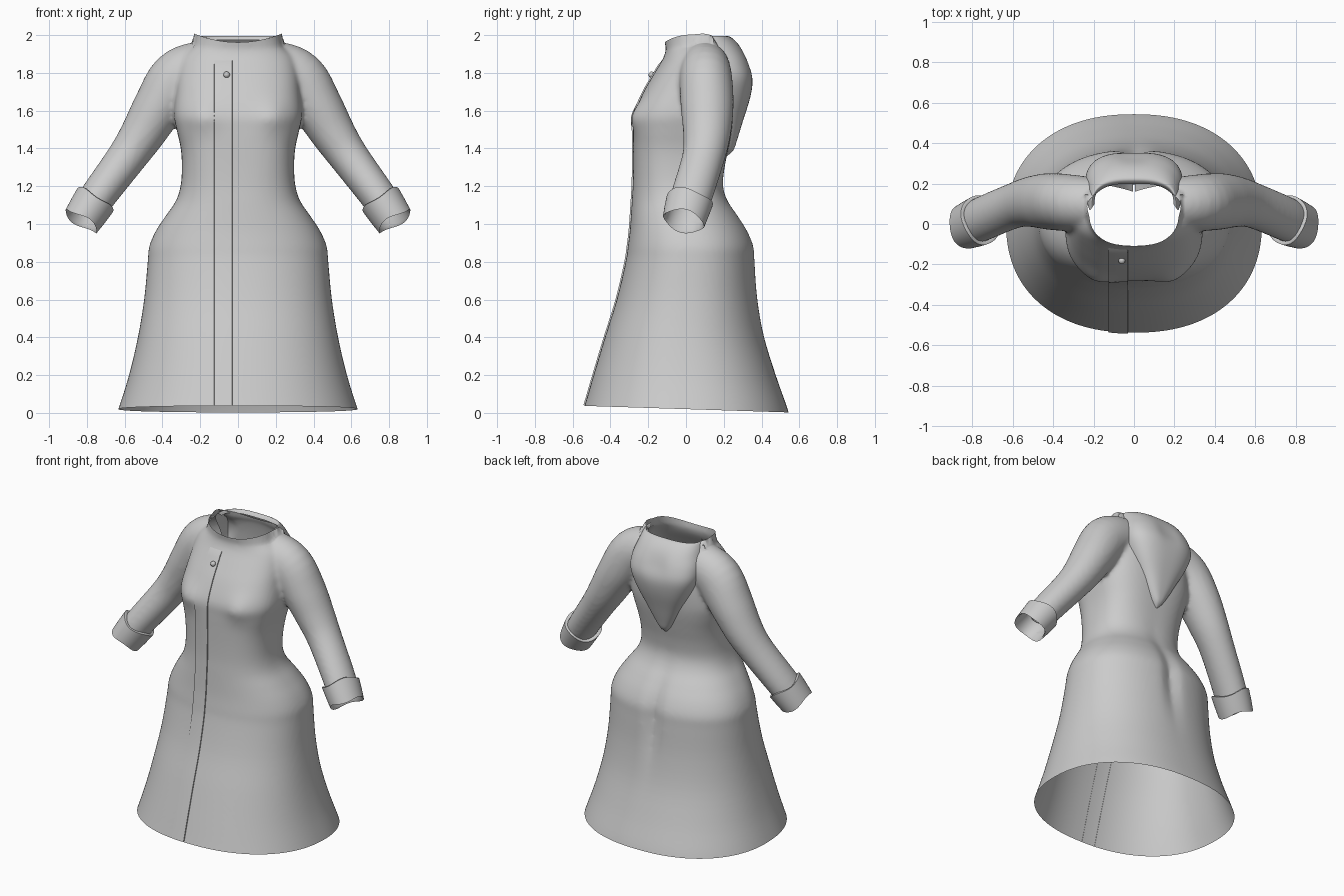
import bpy, bmesh
from math import sin, cos, pi, exp
from mathutils import Vector
from mathutils.bvhtree import BVHTree

if "Cube" in bpy.data.objects:
    bpy.data.objects.remove(bpy.data.objects["Cube"])

cloth = bpy.data.materials.new("grey cloth")
cloth.use_nodes = True
GREY = (0.6, 0.6, 0.6, 1)
cloth.diffuse_color = GREY
cloth.node_tree.nodes["Principled BSDF"].inputs["Base Color"].default_value = GREY


def make_object(name, bm, angle=0.9):
    mesh = bpy.data.meshes.new(name)
    bm.to_mesh(mesh)
    mesh.materials.append(cloth)
    obj = bpy.data.objects.new(name, mesh)
    bpy.context.collection.objects.link(obj)
    bpy.ops.object.select_all(action='DESELECT')
    obj.select_set(True)
    bpy.context.view_layer.objects.active = obj
    bpy.ops.object.shade_smooth_by_angle(angle=angle)
    return obj


def refine(rows, steps):
    """Catmull-Rom interpolation of rows of numbers."""
    out = []
    for i in range(len(rows) - 1):
        a, b, c, d = (Vector(rows[max(0, min(len(rows) - 1, i + k))]) for k in (-1, 0, 1, 2))
        for s in range(steps):
            t = s / steps
            out.append(b + (c - a) * t / 2 + (a - b * 2.5 + c * 2 - d / 2) * t * t
                       + (b * 3 - a - c * 3 + d) * t ** 3 / 2)
    return out + [Vector(rows[-1])]


def loft(bm, rings, closed=True, caps=False):
    """Skin a list of point rings with quads."""
    grid = [[bm.verts.new(p) for p in ring] for ring in rings]
    n = len(grid[0])
    for low, high in zip(grid, grid[1:]):
        for i in range(n if closed else n - 1):
            j = (i + 1) % n
            bm.faces.new((low[i], low[j], high[j], high[i]))
    if caps:
        bm.faces.new(grid[0][::-1])
        bm.faces.new(grid[-1])


def power(v, e):
    return abs(v) ** e * (1 if v > 0 else -1)


def bell(v, width):
    return exp(-(v / width) ** 2)


def body_ring(row, count=96):
    z, half, front, back = row
    e = 2 / (2.25 + 0.6 * bell(z - 1.5, 0.3))
    ring = []
    for i in range(count):
        a = 2 * pi * i / count
        x = half * power(cos(a), e)
        y = (front + back) / 2 + (back - front) / 2 * power(sin(a), e)
        if sin(a) < 0:      # bust
            y -= 0.025 * bell(abs(x) - 0.19, 0.08) * bell(z - 1.57, 0.08)
        else:               # seat groove
            y -= 0.03 * bell(x, 0.05) * bell(z - 0.82, 0.25)
        ring.append((x, y, z))
    return ring


def sleeve_ring(path, i, count=40):
    x, y, z, across, deep = path[i]
    along = (path[min(i + 1, len(path) - 1)] - path[max(i - 1, 0)]).to_3d().normalized()
    side = Vector((0, 1, 0)).cross(along).normalized()
    up = along.cross(side)
    return [Vector((x, y, z)) + side * across * cos(2 * pi * k / count)
            + up * deep * sin(2 * pi * k / count) for k in range(count)]


def flip(ring, side):
    return [(p[0] * side, p[1], p[2]) for p in ring]


# Coat body: height, half width, front, back
body_rows = [
    (-0.06, 0.66, -0.57, 0.56), (0.03, 0.63, -0.54, 0.535), (0.2, 0.577, -0.49, 0.475),
    (0.4, 0.53, -0.43, 0.415), (0.6, 0.497, -0.367, 0.382), (0.8, 0.478, -0.32, 0.368),
    (0.88, 0.47, -0.308, 0.362), (0.96, 0.437, -0.298, 0.33), (1.04, 0.385, -0.292, 0.28),
    (1.12, 0.33, -0.287, 0.225), (1.2, 0.304, -0.282, 0.198), (1.3, 0.297, -0.28, 0.205),
    (1.4, 0.303, -0.28, 0.225), (1.5, 0.325, -0.28, 0.245), (1.58, 0.34, -0.275, 0.255),
    (1.7, 0.33, -0.225, 0.26), (1.8, 0.32, -0.167, 0.25), (1.88, 0.3, -0.12, 0.235),
    (1.93, 0.25, -0.106, 0.222), (1.965, 0.218, -0.113, 0.208), (2.1, 0.214, -0.118, 0.203)]
# Sleeve: centre, radius across, radius front to back
sleeve_rows = [
    (0.1, 0.1, 1.85, 0.1, 0.11), (0.2, 0.1, 1.83, 0.138, 0.13), (0.32, 0.105, 1.765, 0.152, 0.14),
    (0.42, 0.112, 1.62, 0.135, 0.14), (0.51, 0.11, 1.47, 0.117, 0.125),
    (0.595, 0.09, 1.345, 0.104, 0.112), (0.74, 0.03, 1.15, 0.095, 0.11),
    (0.82, -0.01, 1.03, 0.09, 0.105), (0.88, -0.035, 0.94, 0.09, 0.105)]

bm = bmesh.new()
loft(bm, [body_ring(r) for r in refine(body_rows, 4)], caps=True)
path = refine(sleeve_rows, 4)
for side in (1, -1):
    loft(bm, [flip(sleeve_ring(path, i), side) for i in range(len(path))], caps=True)
bmesh.ops.recalc_face_normals(bm, faces=bm.faces)

# Blend sleeves and body into one skin
blend = make_object("coat_blend", bm)
remesh = blend.modifiers.new("Blend", 'REMESH')
remesh.mode = 'VOXEL'
remesh.voxel_size = 0.013
relax = blend.modifiers.new("Relax", 'SMOOTH')
relax.factor = 0.5
relax.iterations = 8
bm = bmesh.new()
bm.from_object(blend, bpy.context.evaluated_depsgraph_get())
bpy.data.objects.remove(blend)


def cut(faces, point, normal):
    geom = set(faces)
    for f in faces:
        geom.update(f.edges, f.verts)
    bmesh.ops.bisect_plane(bm, geom=list(geom), dist=1e-5, plane_co=point,
                           plane_no=normal, clear_outer=True)


# Open the hem, neck and wrists
cut(bm.faces[:], (0, 0, 0.02), (0, -0.032, -1))
cut(bm.faces[:], (0, 0, 1.962), (0, 0, 1))
wrist = Vector((0.8, 0, 1.06))
for side in (1, -1):
    near = [f for f in bm.faces
            if f.calc_center_median().x * side > 0.64 and f.calc_center_median().z > 0.85]
    cut(near, (wrist.x * side, wrist.y, wrist.z), (0.55 * side, -0.25, -0.8))
for v in bm.verts:
    if v.co.z > 1.94 and abs(v.co.x) < 0.24:
        v.co.z += 0.85 * v.co.x ** 2 * min(1, (v.co.z - 1.94) / 0.02)
skin = BVHTree.FromBMesh(bm)
make_object("coat_body", bm, 1.2)

# Turned-back cuffs with wavy edges
top, end = Vector((0.757, 0.02, 1.125)), Vector((0.83, -0.012, 1.015))
along = (end - top).normalized()
across = Vector((0, 1, 0)).cross(along).normalized()
deep = along.cross(across)
for name, side in (("left_cuff", 1), ("right_cuff", -1)):
    bm = bmesh.new()
    rings = []
    for t, r in ((0.03, 0.09), (0, 0.108), (0.02, 0.113), (0.5, 0.109), (1, 0.103), (0.9, 0.094), (0.2, 0.091)):
        ring = []
        for k in range(64):
            a = 2 * pi * k / 64
            wave = along * 0.009 * sin(3 * a + 2 * t)
            ring.append(top.lerp(end, t) + wave + across * r * cos(a) + deep * r * 1.1 * sin(a))
        rings.append(flip(ring, side))
    loft(bm, rings)
    bmesh.ops.recalc_face_normals(bm, faces=bm.faces)
    make_object(name, bm)

# Hood hanging down the back: height, half width, side start, back
hood_rows = [
    (1.975, 0.195, 0.1, 0.2), (1.995, 0.208, 0.08, 0.222), (1.97, 0.22, 0.07, 0.262),
    (1.92, 0.23, 0.1, 0.302), (1.85, 0.242, 0.15, 0.336), (1.77, 0.238, 0.18, 0.355),
    (1.67, 0.198, 0.19, 0.34), (1.55, 0.132, 0.19, 0.303), (1.45, 0.078, 0.18, 0.272),
    (1.39, 0.038, 0.17, 0.25), (1.355, 0.005, 0.16, 0.21)]
bm = bmesh.new()
rings = []
for z, half, start, back in refine(hood_rows, 4):
    arc = [pi * k / 40 for k in range(41)]
    rings.append([(half * power(cos(a), 0.75),
                   start + (back - start) * abs(sin(a)) ** 0.65
                   - 0.012 * bell(half * cos(a), 0.05) * bell(z - 1.85, 0.08), z) for a in arc])
loft(bm, rings, closed=False)
bmesh.ops.recalc_face_normals(bm, faces=bm.faces)
make_object("hood", bm, 1.2)


def front_y(x, z):
    hit = skin.ray_cast(Vector((x, -1, z)), Vector((0, 1, 0)))[0]
    return hit.y if hit else -0.54


# Button placket down the front
bm = bmesh.new()
rings = []
for i in range(81):
    z = 0.042 + (1.87 - 0.042) * i / 80
    lift = -0.002 if i == 80 else 0.007
    xs = [-0.126, -0.125, -0.1, -0.077, -0.055, -0.031, -0.03]
    rings.append([(x, front_y(x, z) - (lift if 0 < k < 6 else -0.002), z) for k, x in enumerate(xs)])
loft(bm, rings, closed=False)
bmesh.ops.recalc_face_normals(bm, faces=bm.faces)
make_object("front_placket", bm, 0.6)

# Collar button
bm = bmesh.new()
bmesh.ops.create_uvsphere(bm, u_segments=20, v_segments=12, radius=0.017)
bmesh.ops.translate(bm, verts=bm.verts, vec=(-0.06, front_y(-0.06, 1.79) - 0.01, 1.79))
make_object("button", bm)
